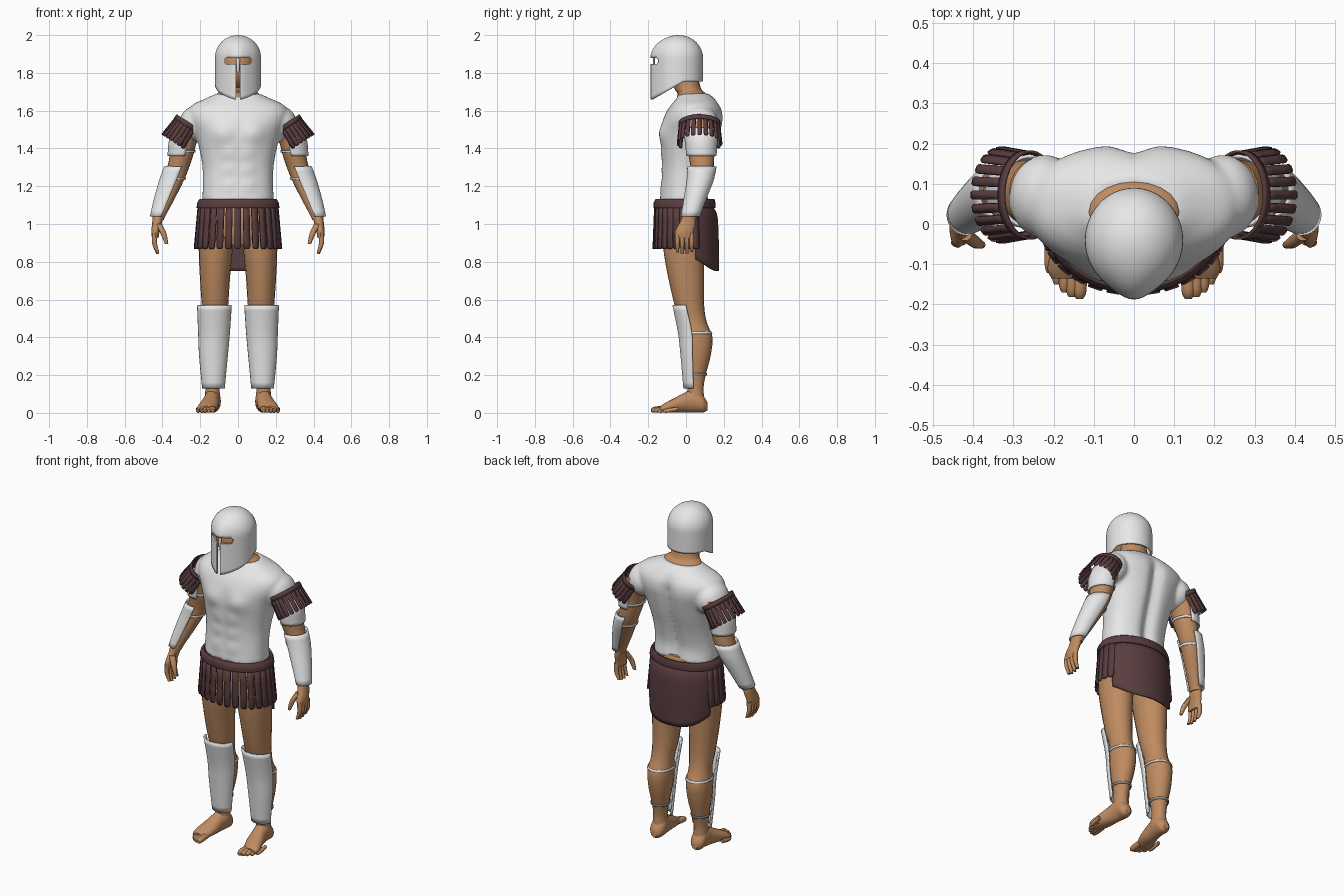
import bpy, bmesh, math
from mathutils import Vector as V

if "Cube" in bpy.data.objects:
    bpy.data.objects.remove(bpy.data.objects["Cube"])


def material(name, rgb):
    m = bpy.data.materials.new(name)
    m.diffuse_color = (*rgb, 1)
    m.use_nodes = True
    m.node_tree.nodes["Principled BSDF"].inputs["Base Color"].default_value = m.diffuse_color
    return m


SKIN = material("tan skin", (0.52, 0.26, 0.12))
WHITE = material("pale metal", (0.8, 0.8, 0.8))
LEATHER = material("dark red leather", (0.10, 0.047, 0.05))
GREY = material("grey strap", (0.3, 0.3, 0.32))


def grid(bm, rows, closed=False, caps=False):
    vs = [[bm.verts.new(p) for p in r] for r in rows]
    n = len(rows[0])
    for a, b in zip(vs, vs[1:]):
        for i in range(n if closed else n - 1):
            j = (i + 1) % n
            bm.faces.new((a[i], a[j], b[j], b[i]))
    if caps:
        bm.faces.new(vs[0])
        bm.faces.new(vs[-1])


def spline(rings, steps):
    out = []
    for i in range(len(rings) - 1):
        p = [rings[max(0, min(len(rings) - 1, i + k))] for k in (-1, 0, 1, 2)]
        for s in range(steps):
            t = s / steps
            out.append([0.5 * (2 * b + (c - a) * t + (2 * a - 5 * b + 4 * c - d) * t * t
                        + (3 * b - a - 3 * c + d) * t ** 3) for a, b, c, d in zip(*p)])
    return out + [list(rings[-1])]


def tube(bm, rings, n=20, a0=0, a1=360, plane="xy", steps=4, power=1, warp=None, caps=True):
    """Loft of elliptical rings (x, y, z, r1, r2); an open shell if the arc is under 360."""
    full = a1 - a0 == 360
    rows = []
    for x, y, z, r1, r2 in spline(rings, steps):
        row = []
        for i in range(n):
            a = math.radians(a0 + (a1 - a0) * i / (n if full else n - 1))
            c, s = math.cos(a), math.sin(a)
            c, s = math.copysign(abs(c) ** power, c), math.copysign(abs(s) ** power, s)
            p = V((x + r1 * c, y + r2 * s, z)) if plane == "xy" else V((x + r1 * c, y, z + r2 * s))
            row.append(warp(p) if warp else p)
        rows.append(row)
    grid(bm, rows, full, full and caps)


def ball(bm, c, r):
    res = bmesh.ops.create_uvsphere(bm, u_segments=24, v_segments=14, radius=1)
    for v in res["verts"]:
        v.co = V([c[i] + v.co[i] * r[i] for i in range(3)])


def finish(bm, name, mat, mirror=False, solid=0, angle=40):
    bmesh.ops.recalc_face_normals(bm, faces=bm.faces)
    me = bpy.data.meshes.new(name)
    bm.to_mesh(me)
    bm.free()
    me.materials.append(mat)
    me.shade_smooth()
    me.set_sharp_from_angle(angle=math.radians(angle))
    ob = bpy.data.objects.new(name, me)
    bpy.context.collection.objects.link(ob)
    if solid:
        m = ob.modifiers.new("thickness", "SOLIDIFY")
        m.thickness, m.offset = solid, 0
    if mirror:
        m = ob.modifiers.new("mirror", "MIRROR")
        m.use_mirror_merge = False
    return ob


def section(rings, z0, z1, grow, k=5):
    """Part of a limb between two heights, grown outward."""
    out = []
    for i in range(k):
        z = z0 + (z1 - z0) * i / (k - 1)
        for a, b in zip(rings, rings[1:]):
            if b[2] <= z <= a[2]:
                t = (a[2] - z) / (a[2] - b[2])
                r = [p + (q - p) * t for p, q in zip(a, b)]
                out.append((r[0], r[1], z, r[3] + grow, r[4] + grow))
                break
    return out


LEG = [(.112, 0, 1.02, .09, .125), (.118, -.01, .87, .09, .11), (.122, 0, .72, .08, .095),
       (.122, .018, .57, .07, .078), (.125, .04, .48, .062, .07), (.128, .055, .40, .068, .085),
       (.13, .055, .30, .062, .075), (.133, .052, .2, .045, .052), (.135, .05, .13, .038, .043),
       (.135, .05, .06, .042, .048)]
ARM = [(.235, .08, 1.55, .075, .085), (.285, .08, 1.44, .07, .075), (.30, .082, 1.36, .062, .068),
       (.32, .085, 1.29, .058, .06), (.345, .075, 1.23, .058, .056), (.38, .05, 1.14, .048, .045),
       (.415, .025, 1.05, .035, .035), (.422, .018, 1.02, .028, .035)]

# Skin: legs, feet with toes
bm = bmesh.new()
tube(bm, LEG)
finish(bm, "legs", SKIN, True)
bm = bmesh.new()
tube(bm, [(.135, .113, .035, .018, .022), (.135, .09, .047, .04, .045), (.135, .05, .065, .044, .064),
          (.142, 0, .056, .043, .055), (.153, -.06, .04, .05, .039), (.167, -.11, .027, .048, .026),
          (.17, -.135, .02, .035, .016)], plane="xz")
for i in range(5):
    x, y, r = .135 + .019 * i, -.186 + .004 * i * i, .017 - .0015 * i
    tube(bm, [(x, y + .08, .022, r, r), (x, y + .02, r, r, r), (x, y, r * .8, r * .5, r * .5)], 10, plane="xz")
finish(bm, "feet", SKIN, True)

# Skin: arms, hands with fingers and thumb
bm = bmesh.new()
tube(bm, ARM)
finish(bm, "arms", SKIN, True)
bm = bmesh.new()
tube(bm, [(.42, .018, 1.06, .03, .032), (.428, .01, 1.01, .026, .042), (.437, -.008, .96, .022, .05),
          (.438, -.01, .925, .017, .046)])
for i in range(4):
    y, e = -.045 + .025 * i, .84 + .007 * abs(i - 1.3)
    tube(bm, [(.44, y, .95, .014, .013), (.441, y, .895, .013, .012), (.425, y, e, .008, .008)], 10)
tube(bm, [(.42, -.025, 1.0, .018, .017), (.395, -.045, .95, .016, .015), (.378, -.052, .895, .009, .009)], 10)
finish(bm, "hands", SKIN, True)

# Skin: hips, neck and head
bm = bmesh.new()
tube(bm, [(0, 0, 1.14, .18, .115), (0, .005, 1.06, .192, .135), (0, .01, .96, .195, .14), (0, .01, .89, .17, .11)])
finish(bm, "hips", SKIN)
bm = bmesh.new()
tube(bm, [(0, .03, 1.64, .13, .085), (0, .03, 1.69, .112, .075), (0, .01, 1.715, .082, .07), (0, -.01, 1.80, .072, .07)])
ball(bm, (0, -.045, 1.84), (.088, .105, .12))
finish(bm, "neck_and_head", SKIN)


# Muscled breastplate with shoulder caps, blended by a remesh
def muscles(p):
    x, z = abs(p.x), p.z
    if p.y < -.03:
        p.y -= .022 * math.exp(-((x - .085) / .065) ** 2 - ((z - 1.48) / .055) ** 2)
        if 1.16 < z < 1.42 and x < .1:
            p.y -= .007 * abs(math.sin((z - 1.16) * math.pi / .085)) * abs(math.sin(x * math.pi / .1))
    if p.y > .05:
        p.y -= .03 * math.exp(-(x / .035) ** 2) * min(1, max(0, (1.66 - z) / .1))
    return p


bm = bmesh.new()
body = [(1.12, .19, -.14, .125), (1.2, .186, -.13, .115), (1.3, .188, -.125, .135), (1.4, .205, -.13, .165),
        (1.48, .228, -.128, .185), (1.55, .258, -.12, .198), (1.60, .262, -.10, .193), (1.635, .235, -.075, .175),
        (1.665, .17, -.05, .15), (1.69, .115, -.035, .12)]
tube(bm, [(0, (f + b) / 2, z, w, (b - f) / 2) for z, w, f, b in body], 64, power=.88, warp=muscles)
for s in (-1, 1):
    ball(bm, (s * .222, .068, 1.53), (.09, .105, .095))
ob = finish(bm, "breastplate", WHITE)
m = ob.modifiers.new("blend", "REMESH")
m.mode, m.voxel_size, m.use_smooth_shade = "VOXEL", .01, True
m = ob.modifiers.new("soften", "SMOOTH")
m.factor, m.iterations = .5, 6

# Arm guards and shin guards, open shells with straps behind
for name, z0, z1, g in (("upper_arm_guards", 1.51, 1.36, .008), ("forearm_guards", 1.305, 1.04, .012)):
    bm = bmesh.new()
    tube(bm, section(ARM, z0, z1, g), 20, -105, 105, steps=2)
    finish(bm, name, WHITE, True, .008)
bm = bmesh.new()
tube(bm, [(.125, 0, .57, .088, .068), (.127, .032, .42, .08, .07), (.13, .035, .3, .072, .06),
          (.13, .04, .13, .056, .05)], 20, 180, 360)
finish(bm, "shin_guards", WHITE, True, .008)
for name, limb, heights, mat in (("arm_straps", ARM, (1.39, 1.245), WHITE), ("calf_straps", LEG, (.43,), WHITE),
                                 ("ankle_straps", LEG, (.21,), GREY)):
    bm = bmesh.new()
    for z in heights:
        tube(bm, section(limb, z, z - .012, .004, 2), 20, steps=1, caps=False)
    finish(bm, name, mat, True, .005)


# Leather fringe: strips with a rounded tip
def strip(bm, top, bottom, side, w):
    rows = []
    for t, k in ((0, 1), (.35, 1), (.7, 1), (.95, 1), (1, .6)):
        c = top.lerp(bottom, t)
        rows.append([c - side * w * k / 2, c + side * w * k / 2])
    grid(bm, rows)


# Sleeve fringe around each shoulder
bm = bmesh.new()
axis, u, v = V((.55, 0, -.835)), V((.835, 0, .55)), V((0, 1, 0))
centre = V((.262, .072, 1.53))


def sleeve(a, r, down):
    return centre + u * (.075 + r) * math.cos(a) + v * (.105 + r) * math.sin(a) + axis * down


for i in range(15):
    a = math.radians(-119 + 17 * i)
    side = (sleeve(a + .05, 0, 0) - sleeve(a - .05, 0, 0)).normalized()
    strip(bm, sleeve(a, 0, 0), sleeve(a, .012, .125), side, .023)
arc = [math.radians(d) for d in range(-125, 126, 10)]
grid(bm, [[sleeve(a, .003, d) for a in arc] for d in (-.008, .018)])
finish(bm, "sleeve_fringe", LEATHER, True, .007)

# Waist belt, skirt strips and rear apron
bm = bmesh.new()
tube(bm, [(0, -.005, 1.13, .198, .15), (0, -.008, 1.11, .21, .158), (0, -.008, 1.085, .213, .158)], 40, caps=False)
finish(bm, "belt", LEATHER, solid=.012)
bm = bmesh.new()
for i in range(19):
    a = math.radians(-202 + 12.4 * i)
    c, s = math.cos(a), math.sin(a)
    strip(bm, V((.208 * c, -.008 + .156 * s, 1.10)), V((.229 * c, -.005 + .168 * s, .868)),
          V((-.208 * s, .156 * c, 0)).normalized(), .035)
finish(bm, "skirt_strips", LEATHER, solid=.009)


def raise_corners(p):
    p.z += .07 * min(1, abs(p.x) / .2) ** 4 * min(1, max(0, (1.0 - p.z) / .24))
    return p


bm = bmesh.new()
tube(bm, [(0, 0, 1.085, .195, .142), (0, 0, 1.04, .208, .163), (0, 0, .9, .212, .17), (0, 0, .75, .205, .17)],
     28, 18, 162, warp=raise_corners)
finish(bm, "rear_apron", LEATHER, solid=.008)

# Helmet: pointed face, slanted lower rim, domed top
rows = []
for k in range(25):
    row = []
    for i in range(64):
        a = math.tau * i / 64
        dome = max(0, (k - 12) / 12) * math.pi / 2 * .985
        r = math.cos(dome)
        x, y = .122 * r * math.cos(a), -.04 + .13 * r * math.sin(a)
        if math.sin(a) < 0:
            y -= .018 * r * r * math.exp(-(x / .05) ** 2)
        rim = 1.755 + .55 * min(0, y + .01)
        z = rim + (1.88 - rim) * min(1, k / 12) + .12 * math.sin(dome)
        row.append((x, y, z))
    rows.append(row)
bm = bmesh.new()
grid(bm, rows, True)
bm.faces.new([v for v in bm.verts][-64:])
helmet = finish(bm, "helmet", WHITE)
m = helmet.modifiers.new("thickness", "SOLIDIFY")
m.thickness, m.offset = .01, -1

# Eye and mouth cutters
for name, c, size in (("eye_cutter", (0, -.2, 1.863), (.14, .19, .034)),
                      ("mouth_cutter", (0, -.2, 1.735), (.02, .15, .225))):
    bm = bmesh.new()
    bmesh.ops.create_cube(bm, size=1)
    for v in bm.verts:
        v.co = V([c[i] + v.co[i] * size[i] for i in range(3)])
    if name == "eye_cutter":
        bmesh.ops.bevel(bm, geom=[e for e in bm.edges if abs(e.verts[0].co.y - e.verts[1].co.y) > .1],
                        offset=.012, segments=3, affect="EDGES", profile=.5)
    cut = finish(bm, name, WHITE)
    cut.hide_render = True
    cut.hide_viewport = True
    m = helmet.modifiers.new(name, "BOOLEAN")
    m.operation, m.object, m.solver = "DIFFERENCE", cut, "EXACT"

# Narrow nose guard between the eyes
bm = bmesh.new()
tube(bm, [(0, -.168, 1.895, .011, .006), (0, -.17, 1.85, .009, .006), (0, -.172, 1.80, .006, .005)], 10)
finish(bm, "nose_guard", WHITE)
